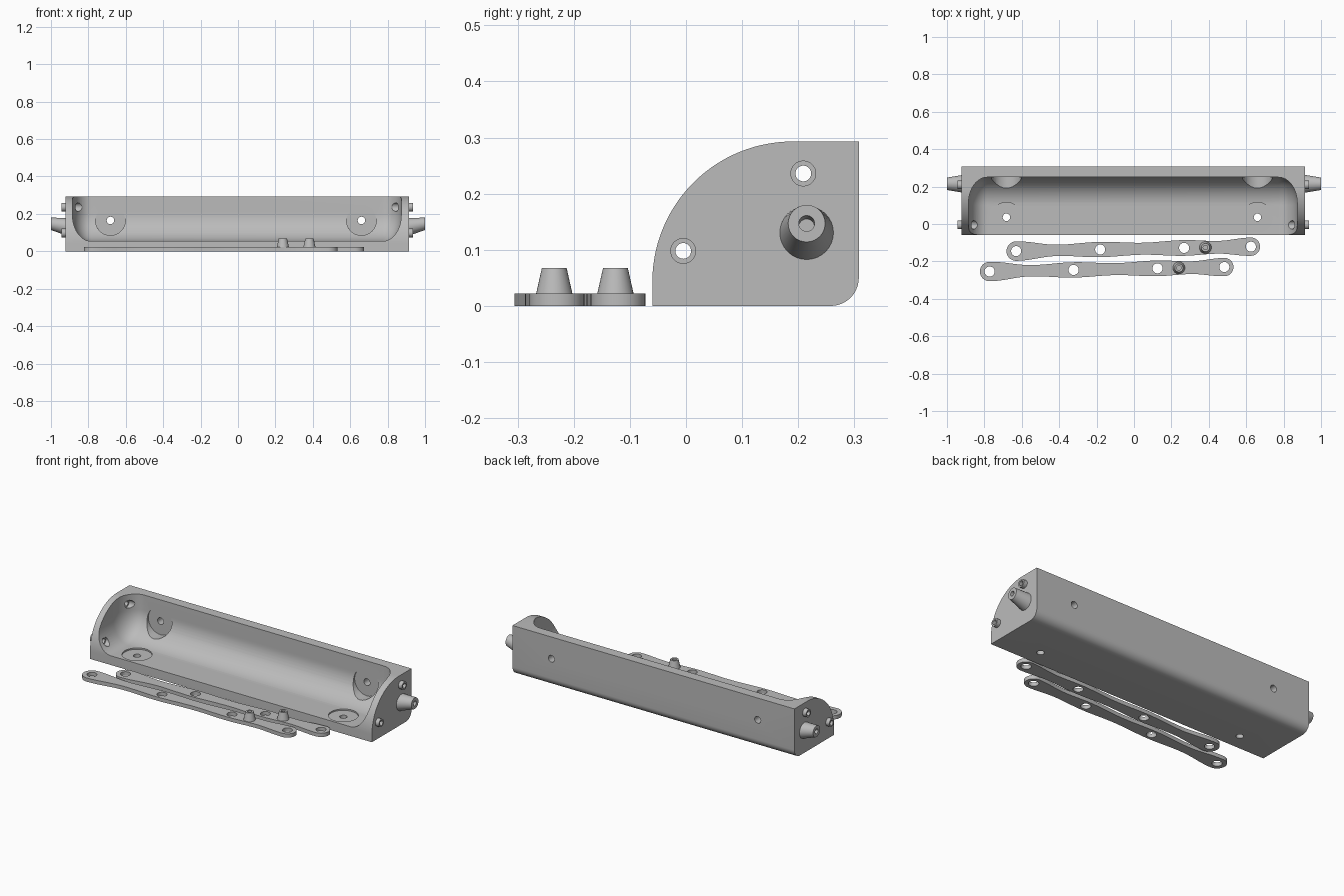
import bpy, bmesh
from math import sin, cos, pi

cube = bpy.data.objects.get("Cube")
if cube:
    bpy.data.objects.remove(cube, do_unlink=True)

grey = bpy.data.materials.new("plain grey")
grey.use_nodes = True
grey.diffuse_color = (0.5, 0.5, 0.5, 1)
grey.node_tree.nodes["Principled BSDF"].inputs["Base Color"].default_value = (0.5, 0.5, 0.5, 1)


def loft(name, rings):
    """Skin a list of equal closed rings and cap both ends."""
    bm = bmesh.new()
    loops = [[bm.verts.new(p) for p in ring] for ring in rings]
    n = len(loops[0])
    for a, b in zip(loops, loops[1:]):
        for i in range(n):
            j = (i + 1) % n
            bm.faces.new((a[i], a[j], b[j], b[i]))
    bm.faces.new(loops[0])
    bm.faces.new(loops[-1])
    bmesh.ops.recalc_face_normals(bm, faces=bm.faces)
    mesh = bpy.data.meshes.new(name)
    bm.to_mesh(mesh)
    bm.free()
    mesh.materials.append(grey)
    ob = bpy.data.objects.new(name, mesh)
    bpy.context.collection.objects.link(ob)
    return ob


def arc(cu, cv, r, start, end, steps):
    angles = [start + (end - start) * i / steps for i in range(steps + 1)]
    return [(cu + r * cos(a), cv + r * sin(a)) for a in angles]


def circle(axis, c, r, n=32):
    """Ring of radius r about c, facing along the axis."""
    u, v = [k for k in range(3) if k != axis]
    ring = []
    for i in range(n):
        p = list(c)
        p[u] += r * cos(2 * pi * i / n)
        p[v] += r * sin(2 * pi * i / n)
        ring.append(p)
    return ring


def rod(name, axis, c0, c1, r0, r1=None):
    return loft(name, [circle(axis, c0, r0), circle(axis, c1, r1 or r0)])


def select(ob):
    bpy.ops.object.select_all(action='DESELECT')
    ob.select_set(True)
    bpy.context.view_layer.objects.active = ob


def combine(ob, tools, operation='DIFFERENCE'):
    select(ob)
    for tool in tools:
        mod = ob.modifiers.new("cut", 'BOOLEAN')
        mod.operation, mod.solver, mod.object = operation, 'EXACT', tool
        bpy.ops.object.modifier_apply(modifier=mod.name)
        bpy.data.objects.remove(tool, do_unlink=True)


def finish(ob):
    select(ob)
    bpy.ops.object.shade_smooth_by_angle(angle=pi / 6)


# Housing: extruded side profile
MID, HALF = -0.004, 0.917
profile = [(-0.06, 0)] + arc(0.19, 0.043, 0.25, pi, pi / 2, 28)
profile += [(0.308, 0.293)] + arc(0.258, 0.05, 0.05, 0, -pi / 2, 10)
housing = loft("housing", [[(MID + s * HALF, y, z) for y, z in profile] for s in (-1, 1)])


# Scooped cavity: rounded section shrinking towards each end
def cavity_ring(x, d):
    section = [(-0.3, 0.054 + d)] + arc(0.1, 0.204, 0.15 - d, -pi / 2, 0, 16)
    section += [(0.25 - d, 0.6), (-0.3, 0.6)]
    return [(x, y, z) for y, z in section]


steps = [pi / 2 * i / 12 for i in range(13)]
sizes = [(0.879 - 0.1 * (1 - cos(a)), 0.14 * (1 - sin(a))) for a in steps]
rings = [cavity_ring(MID - 0.002 - x, d) for x, d in sizes]
rings += [cavity_ring(MID - 0.002 + x, d) for x, d in reversed(sizes)]
combine(housing, [loft("cavity_cutter", rings)])

# Screw seats and holes in back wall and floor
cutters = []
for x in (-0.682, 0.66):
    cutters.append(rod("back_seat", 1, (x, 0.1, 0.165), (x, 0.255, 0.165), 0.08))
    cutters.append(rod("back_hole", 1, (x, 0.2, 0.165), (x, 0.4, 0.165), 0.02))
    cutters.append(rod("floor_seat", 2, (x, 0.036, 0.2), (x, 0.036, 0.046), 0.08))
    cutters.append(rod("floor_hole", 2, (x, 0.036, 0.1), (x, 0.036, -0.1), 0.02))
combine(housing, cutters)

# End collars with through holes
for s in (-1, 1):
    for y, z in ((-0.005, 0.098), (0.209, 0.236)):
        at = lambda d: (MID + s * d, y, z)
        combine(housing, [rod("collar", 0, at(0.9), at(0.94), 0.023)], 'UNION')
        combine(housing, [rod("recess", 0, at(0.78), at(0.868), 0.023),
                          rod("end_hole", 0, at(0.8), at(1), 0.014)])
finish(housing)

# Slanted hollow pivots on both ends
for s, side in ((-1, "right"), (1, "left")):
    pivot = rod(side + "_pivot", 0, (s * 0.9, 0.215, 0.128), (s, 0.215, 0.147), 0.05, 0.033)
    combine(pivot, [rod("bore", 0, (s * 0.95, 0.215, 0.141), (s * 1.05, 0.215, 0.153), 0.014)])
    finish(pivot)

# Flat wavy link arms, each with four holes and a hollow peg
HOLES = (-0.772, -0.323, 0.126, 0.483)
WIDTHS = (0.052, 0.03, 0.041, 0.032, 0.042, 0.034, 0.049)


def centre(x):
    return -0.254 + 0.019 * (x - HOLES[0])


def half_width(x):
    knots = [HOLES[0]]
    for a, b in zip(HOLES, HOLES[1:]):
        knots += [(a + b) / 2, b]
    for i in range(len(knots) - 1):
        if x <= knots[i + 1] + 1e-6:
            t = (x - knots[i]) / (knots[i + 1] - knots[i])
            return WIDTHS[i] + (WIDTHS[i + 1] - WIDTHS[i]) * (1 - cos(pi * t)) / 2
    return WIDTHS[-1]


def link(name, dx, dy):
    xs = [HOLES[0] + (HOLES[3] - HOLES[0]) * i / 60 for i in range(61)]
    outline = arc(HOLES[0], centre(HOLES[0]), WIDTHS[0], pi / 2, 3 * pi / 2, 16)
    outline += [(x, centre(x) - half_width(x)) for x in xs[1:-1]]
    outline += arc(HOLES[3], centre(HOLES[3]), WIDTHS[-1], -pi / 2, pi / 2, 16)
    outline += [(x, centre(x) + half_width(x)) for x in reversed(xs[1:-1])]
    arm = loft(name, [[(x + dx, y + dy, z) for x, y in outline] for z in (0, 0.022)])
    combine(arm, [rod("hole", 2, (x + dx, centre(x) + dy, -0.1), (x + dx, centre(x) + dy, 0.1), 0.027)
                  for x in HOLES])
    px, py = 0.24 + dx, centre(0.24) + dy
    combine(arm, [rod("peg", 2, (px, py, 0.01), (px, py, 0.068), 0.035, 0.022)], 'UNION')
    combine(arm, [rod("bore", 2, (px, py, 0.03), (px, py, 0.1), 0.012)])
    finish(arm)


link("front_link", 0, 0)
link("rear_link", 0.142, 0.109)
